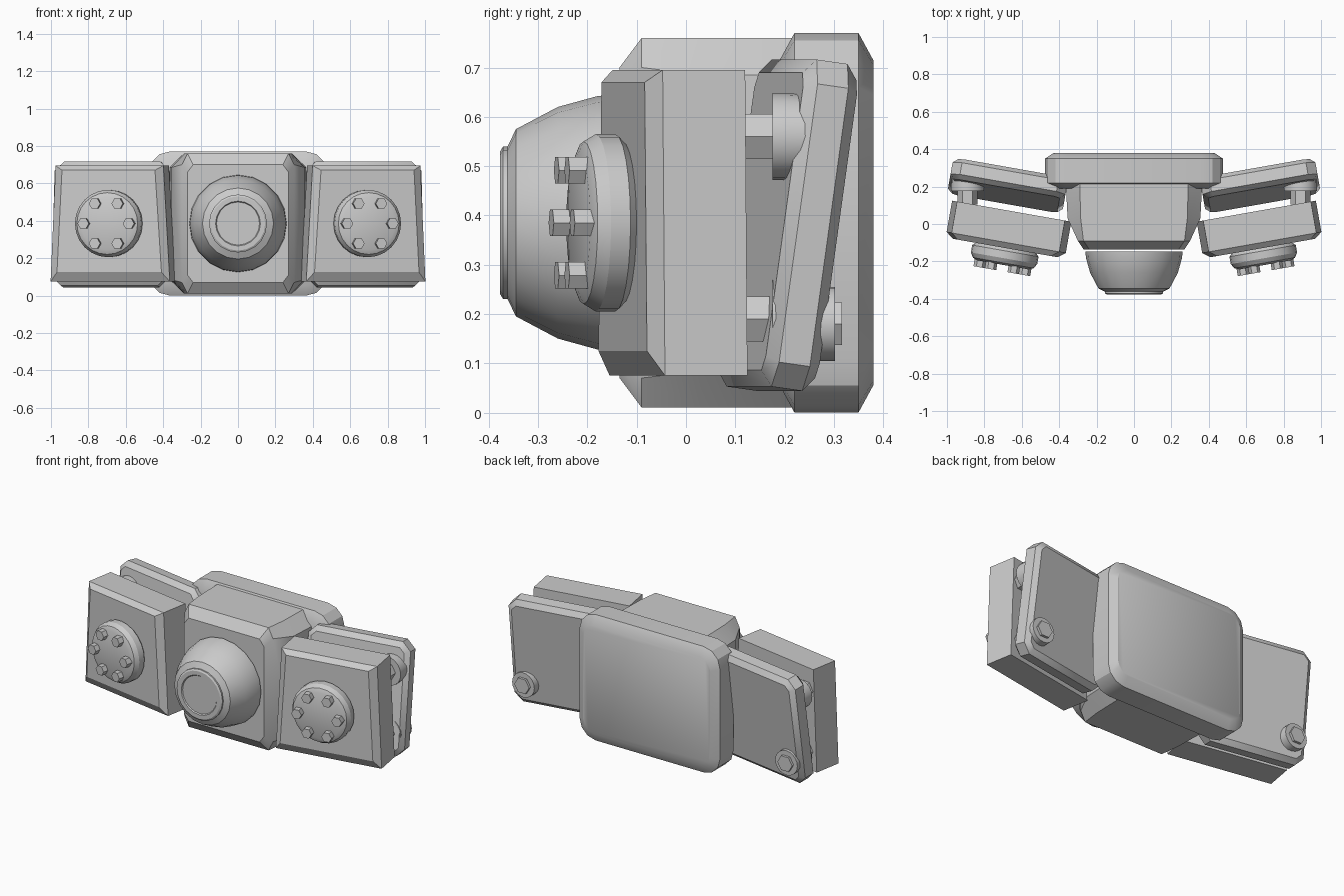
import bpy, bmesh, math
from mathutils import Matrix, Vector

cube = bpy.data.objects.get("Cube")
if cube:
    bpy.data.objects.remove(cube, do_unlink=True)

GREY = (0.6, 0.6, 0.6, 1)
metal = bpy.data.materials.new("plain grey")
metal.use_nodes = True
metal.diffuse_color = GREY
metal.node_tree.nodes["Principled BSDF"].inputs["Base Color"].default_value = GREY


def finish(name, bm, frame=Matrix(), mirror=False):
    """Turn a bmesh into a shaded object, optionally mirrored to the other side."""
    bm.transform(frame)
    if mirror:
        copy = bmesh.ops.duplicate(bm, geom=bm.verts[:] + bm.edges[:] + bm.faces[:])["geom"]
        for v in copy:
            if isinstance(v, bmesh.types.BMVert):
                v.co.x *= -1
    bmesh.ops.recalc_face_normals(bm, faces=bm.faces)
    mesh = bpy.data.meshes.new(name)
    bm.to_mesh(mesh)
    bm.free()
    mesh.materials.append(metal)
    ob = bpy.data.objects.new(name, mesh)
    bpy.context.collection.objects.link(ob)
    bpy.ops.object.select_all(action='DESELECT')
    ob.select_set(True)
    bpy.context.view_layer.objects.active = ob
    bpy.ops.object.shade_smooth_by_angle(angle=math.radians(30))
    return ob


def loft(rings, bm=None):
    """Skin a list of equal-length point rings and cap both ends."""
    bm = bm or bmesh.new()
    loops = [[bm.verts.new(p) for p in ring] for ring in rings]
    n = len(loops[0])
    for a, b in zip(loops, loops[1:]):
        for i in range(n):
            j = (i + 1) % n
            bm.faces.new((a[i], a[j], b[j], b[i]))
    bm.faces.new(loops[0])
    bm.faces.new(loops[-1])
    return bm


def turned(profile, sides, x=0, z=0, bm=None):
    """Lathe (radius, y) pairs around an axis parallel to y."""
    turn = [i * math.tau / sides for i in range(sides)]
    return loft([[(x + r * math.cos(a), y, z + r * math.sin(a)) for a in turn]
                 for r, y in profile], bm)


def octagon(y, w, h, cx, cz, mid):
    """Rectangle with cut corners in the xz plane."""
    half = [(w, h - cz), (w - cx, h), (cx - w, h), (-w, h - cz)]
    return [(x, y, mid + z) for x, z in half + [(-x, -z) for x, z in half]]


def rounded(y, w, h, r, mid, steps=3):
    """Rounded rectangle in the xz plane."""
    pts = []
    for k, (sx, sz) in enumerate([(1, 1), (-1, 1), (-1, -1), (1, -1)]):
        for i in range(steps + 1):
            a = (k + i / steps) * math.pi / 2
            pts.append((sx * (w - r) + r * math.cos(a), y,
                        mid + sz * (h - r) + r * math.sin(a)))
    return pts


MID = 0.385

# Central body with tapered front corners
finish("central_body", loft([
    octagon(0.22, 0.365, 0.375, 0.075, 0.075, MID),
    octagon(0.03, 0.355, 0.375, 0.07, 0.075, MID),
    octagon(-0.09, 0.3, 0.375, 0.03, 0.06, MID),
    octagon(-0.135, 0.27, 0.315, 0.03, 0.04, MID)]))

# Wide plate closing the back
finish("back_plate", loft([
    rounded(0.19, 0.43, 0.33, 0.07, MID),
    rounded(0.22, 0.475, 0.385, 0.11, MID),
    rounded(0.35, 0.475, 0.385, 0.11, MID),
    rounded(0.38, 0.43, 0.33, 0.07, MID)]))

# Dome with a raised cap
finish("front_dome", turned([
    (0.26, -0.147), (0.257, -0.18), (0.235, -0.26), (0.19, -0.345), (0.155, -0.362),
    (0.155, -0.371), (0.145, -0.377), (0.12, -0.377), (0.115, -0.371)], 20, 0, MID))

# Angled front panels: wider at the bottom, bevelled on the face
panel_frame = Matrix.Translation((0.35, 0.015, 0)) @ Matrix.Rotation(math.radians(10), 4, 'Z')


def panel_ring(y, side, low, high):
    return [(-0.015 + side, y, low), (0.632 - side, y, low),
            (0.605 - side, y, high), (0.02 + side, y, high)]


finish("front_panels", loft([
    panel_ring(0, 0, 0.075, 0.695), panel_ring(-0.17, 0, 0.075, 0.695),
    panel_ring(-0.2, 0.04, 0.125, 0.67)]), panel_frame, True)

# Round bosses with a ring of hexagonal bolts
BOSS_X = 0.305
finish("panel_bosses", turned([
    (0.16, -0.195), (0.18, -0.215), (0.18, -0.255), (0.165, -0.28), (0.14, -0.291)],
    24, BOSS_X, MID), panel_frame, True)
bolts = bmesh.new()
for i in range(6):
    a = i * math.tau / 6
    turned([(0.031, -0.28), (0.031, -0.325)], 6,
           BOSS_X + 0.123 * math.cos(a), MID + 0.123 * math.sin(a), bolts)
finish("boss_bolts", bolts, panel_frame, True)

# Rear panels leaning backwards at the top
rear_frame = (Matrix.Translation((0.675, 0.205, 0.38))
              @ Matrix.Rotation(math.radians(10), 4, 'Z')
              @ Matrix.Rotation(math.radians(-8), 4, 'X'))
finish("rear_panels", loft([
    rounded(-0.056, 0.285, 0.305, 0.03, 0, 1),
    rounded(-0.032, 0.312, 0.335, 0.05, 0, 1),
    rounded(0.032, 0.312, 0.335, 0.05, 0, 1),
    rounded(0.056, 0.285, 0.305, 0.03, 0, 1)]), rear_frame, True)

# Spacer bolts between the panels
spacers = bmesh.new()
for z in (0.56, 0.19):
    turned([(0.085, 0.25), (0.088, 0.2), (0.088, 0.176)], 20, 0.89, z, spacers)
    turned([(0.053, 0.18), (0.053, 0.105)], 6, 0.89, z, spacers)
finish("spacer_bolts", spacers, mirror=True)

# Bolts on the lower outer corners at the back
rear_bolts = turned([(0.075, 0.24), (0.075, 0.302)], 20, 0.89, 0.18)
turned([(0.05, 0.29), (0.05, 0.317)], 6, 0.89, 0.18, rear_bolts)
finish("rear_bolts", rear_bolts, mirror=True)
